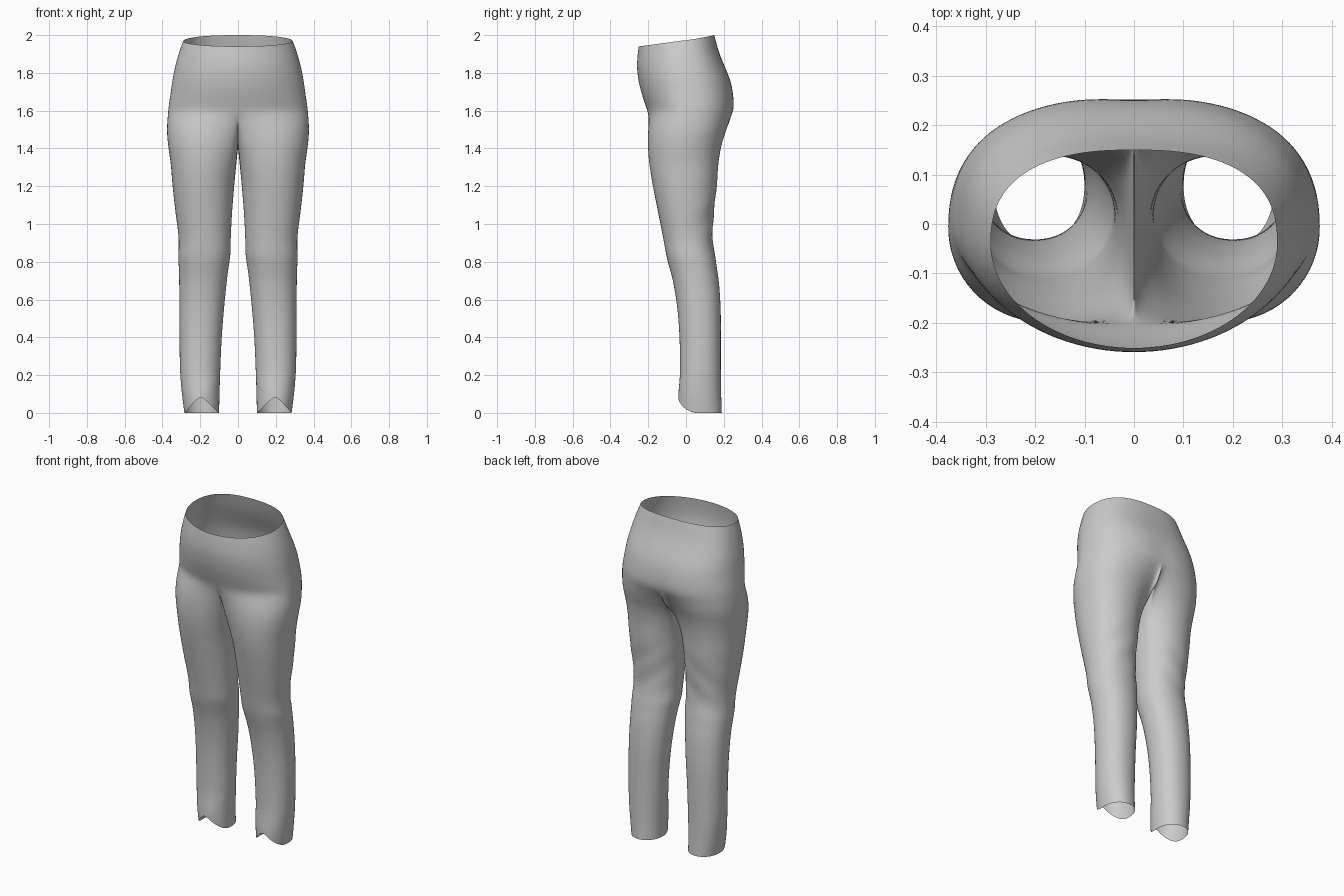
import bpy, bmesh, math
from math import sin, cos, pi, radians, exp

if "Cube" in bpy.data.objects:
    bpy.data.objects.remove(bpy.data.objects["Cube"])

# torso profile: z, half width, front y, back y
TORSO = [(1.60, .370, -.205, .257), (1.65, .364, -.222, .257), (1.70, .356, -.238, .250),
         (1.76, .348, -.252, .236), (1.83, .334, -.260, .207), (1.90, .315, -.256, .178),
         (1.95, .298, -.250, .163), (2.00, .277, -.247, .150)]
# leg profile: z, inner x, outer x, front y, back y
LEG = [(0.00, .100, .284, -.035, .190), (0.09, .098, .296, -.040, .187),
       (0.22, .094, .307, -.032, .185), (0.40, .086, .310, -.035, .185),
       (0.55, .074, .311, -.046, .184), (0.70, .059, .312, -.070, .174),
       (0.80, .046, .315, -.097, .159), (0.84, .041, .315, -.106, .152),
       (0.93, .038, .315, -.122, .141), (1.05, .032, .330, -.146, .147),
       (1.20, .020, .347, -.176, .164), (1.32, .010, .357, -.199, .176),
       (1.42, .003, .371, -.212, .198), (1.50, .002, .377, -.214, .228),
       (1.60, .002, .370, -.205, .255)]
# crotch seam on the centre plane, back to front: y, z
SEAM = [(.238, 1.54), (.205, 1.49), (.15, 1.45), (.09, 1.42), (.03, 1.405),
        (-.03, 1.405), (-.09, 1.43), (-.14, 1.475), (-.18, 1.54)]
M, K = 26, len(SEAM)
TORSO_ROWS, THIGH_ROWS, SHIN_ROWS = 10, 11, 30
HIP, MID = 1.60, 1.18


def sample(table, z):
    """Smooth (Catmull-Rom style) lookup of a profile table."""
    z = min(max(z, table[0][0]), table[-1][0])
    i = max(k for k in range(len(table) - 1) if table[k][0] <= z)
    a, b = table[i], table[i + 1]
    p, q = table[max(i - 1, 0)], table[min(i + 2, len(table) - 1)]
    h = b[0] - a[0]
    t = (z - a[0]) / h
    out = []
    for c in range(1, len(a)):
        m0 = (b[c] - p[c]) / (b[0] - p[0]) * h
        m1 = (q[c] - a[c]) / (q[0] - a[0]) * h
        out.append((2*t**3 - 3*t*t + 1)*a[c] + (t**3 - 2*t*t + t)*m0
                   + (3*t*t - 2*t**3)*b[c] + (t**3 - t*t)*m1)
    return out


def spow(v, n):
    return math.copysign(abs(v) ** (2 / n), v)


def torso_point(j, z):
    t = -pi/2 + pi * j / M
    w, f, b = sample(TORSO, z)
    cy = -.03 + .03 * min(1, (2 - z) / .4)
    back = sin(t) > 0
    n = 2.5 if back else 2.0
    y = cy + ((b - cy) if back else (cy - f)) * spow(sin(t), n)
    x = 0 if j in (0, M) else w * spow(cos(t), n)
    # slight hollow between the buttocks
    if back:
        y -= .008 * exp(-(x / .06)**2) * exp(-((z - 1.6) / .1)**2)
    return x, y, z


def leg_angle(j):
    if j <= M:
        return radians(-145 + 290 * j / M)
    return radians(145 + 70 * (j - M) / (K + 1))


def leg_point(j, z):
    t = leg_angle(j)
    i, o, f, b = sample(LEG, z)
    # knee seam ridge and soft folds behind the knee
    swell = 1 + .018 * exp(-((z - .83) / .012)**2)
    swell += .025 * max(0, sin(t)) * sin(38 * z + 5 * cos(t)) * exp(-((z - 1.02) / .15)**2)
    # diagonal crease above the hem
    if sin(t) < 0:
        swell += .03 * exp(-((z - .10 + .09 * cos(t)) / .018)**2) * -sin(t)
    return ((i + o)/2 + (o - i)/2 * spow(cos(t), 2.15) * swell,
            (f + b)/2 + (b - f)/2 * spow(sin(t), 2.15) * swell, z)


def hem(j):
    """Hem height: a notch rising to a point at the front."""
    t = leg_angle(j)
    return .088 * max(0, 1 - abs(cos(t)) * 1.03) if sin(t) < 0 else 0


bm = bmesh.new()

# seat: half rings from the sloped waist down to the hip
rows = []
for r in range(TORSO_ROWS + 1):
    row = []
    for j in range(M + 1):
        top = 1.97 + .03 * sin(-pi/2 + pi * j / M)
        row.append(bm.verts.new(torso_point(j, top + (HIP - top) * r / TORSO_ROWS)))
    rows.append(row)
for a, b in zip(rows, rows[1:]):
    for j in range(M):
        bm.faces.new((a[j], b[j], b[j + 1], a[j + 1]))

# leg: closed rings starting at the hip arc plus the crotch seam
start = rows[-1] + [bm.verts.new((0, y, z)) for y, z in SEAM]
N = len(start)
rings = [start]
for r in range(1, THIGH_ROWS + 1):
    s = r / THIGH_ROWS
    ring = []
    for j, v in enumerate(start):
        base = leg_point(j, v.co.z)
        p = leg_point(j, v.co.z + (MID - v.co.z) * s)
        k = (1 - s)**2
        ring.append(bm.verts.new((max(.002, p[0] + (v.co.x - base[0]) * k),
                                  p[1] + (v.co.y - base[1]) * k, p[2])))
    rings.append(ring)
for r in range(1, SHIN_ROWS + 1):
    s = r / SHIN_ROWS
    rings.append([bm.verts.new(leg_point(j, MID + (hem(j) - MID) * s)) for j in range(N)])
for a, b in zip(rings, rings[1:]):
    for j in range(N):
        k = (j + 1) % N
        bm.faces.new((a[j], b[j], b[k], a[k]))

mesh = bpy.data.meshes.new("trousers")
bm.to_mesh(mesh)
bm.free()
trousers = bpy.data.objects.new("trousers", mesh)
bpy.context.collection.objects.link(trousers)

# mirror to the other leg, then smooth
mirror = trousers.modifiers.new("mirror", 'MIRROR')
mirror.merge_threshold = .0005
sub = trousers.modifiers.new("smooth", 'SUBSURF')
sub.levels = sub.render_levels = 1
for p in mesh.polygons:
    p.use_smooth = True
